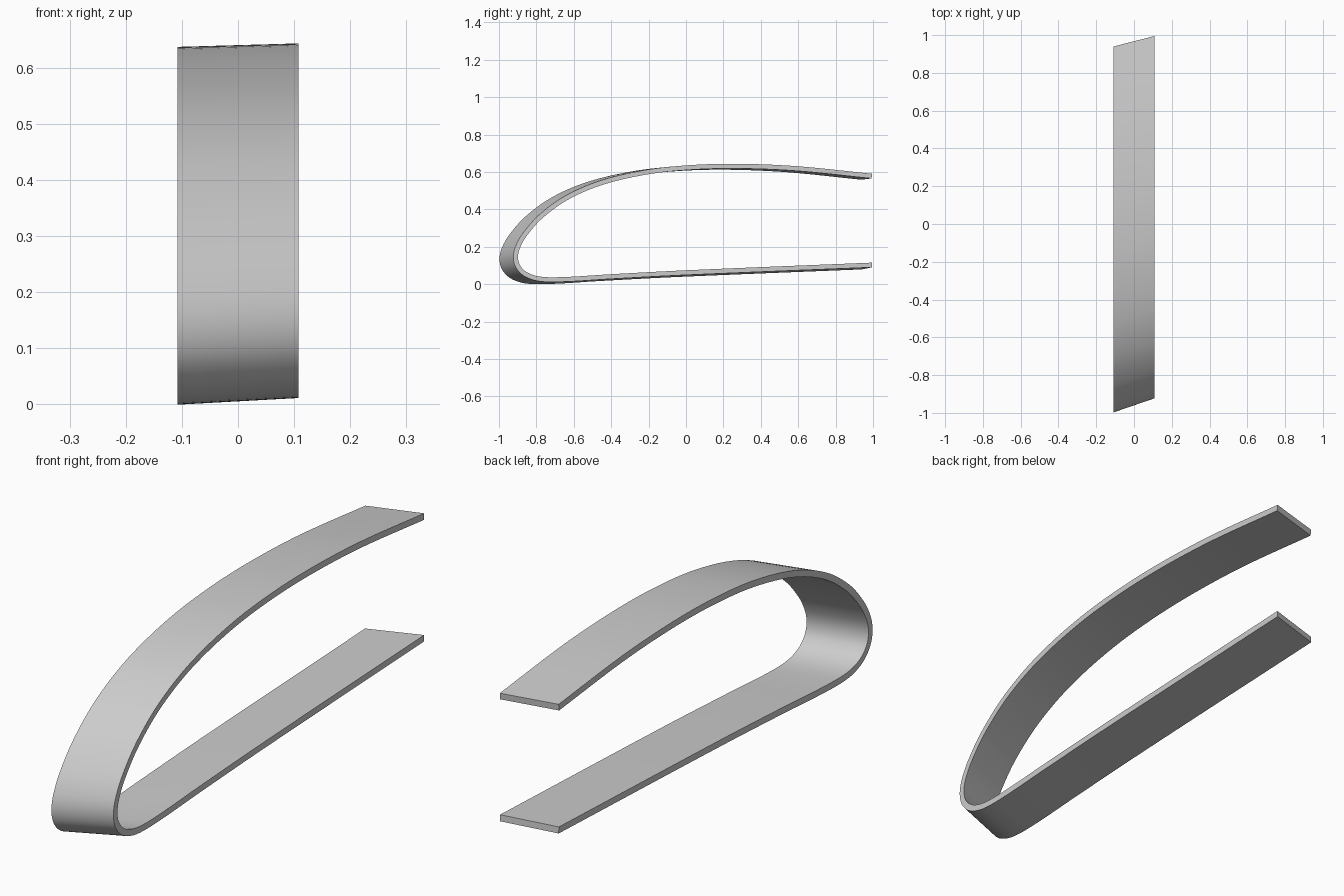
import bpy
import bmesh
from mathutils import Vector

cube = bpy.data.objects.get("Cube")
if cube:
    bpy.data.objects.remove(cube, do_unlink=True)

HALF_WIDTH = 0.108
THICKNESS = 0.025
STEPS = 6

# Outer outline of the left edge (y, z), from lower tip round the bend to upper tip
OUTLINE = [Vector(p) for p in (
    (0.995, 0.09), (0.0, 0.049), (-0.4, 0.028), (-0.65, 0.013), (-0.78, 0.015),
    (-0.86, 0.04), (-0.907, 0.085), (-0.923, 0.14), (-0.912, 0.2), (-0.87, 0.275),
    (-0.78, 0.375), (-0.64, 0.475), (-0.45, 0.556), (-0.2, 0.613), (0.05, 0.638),
    (0.3, 0.643), (0.6, 0.63), (0.995, 0.59))]


def smooth_path(points):
    """Chord-length tangent spline through the points."""
    n = len(points)
    tangents = []
    for i in range(n):
        a, b = points[max(i - 1, 0)], points[min(i + 1, n - 1)]
        tangents.append((b - a).normalized())
    path = []
    for i in range(n - 1):
        p, q = points[i], points[i + 1]
        length = (q - p).length
        m, k = tangents[i] * length, tangents[i + 1] * length
        for s in range(STEPS):
            t = s / STEPS
            path.append(p * (2*t**3 - 3*t**2 + 1) + m * (t**3 - 2*t**2 + t)
                        + q * (3*t**2 - 2*t**3) + k * (t**3 - t**2))
    return path + [points[-1]]


def inner_offset(path):
    """Move the path inwards by the band thickness."""
    result = []
    for i, p in enumerate(path):
        d = (path[min(i + 1, len(path) - 1)] - path[max(i - 1, 0)]).normalized()
        result.append(p + Vector((d.y, -d.x)) * THICKNESS)
    return result


def skewed(p):
    """Right edge of the band, set slightly forward and lower."""
    return Vector((p.x - 0.065 + 0.01 * p.x, p.y - 0.012 + 0.009 * p.y))


outer = smooth_path(OUTLINE)
inner = inner_offset(outer)

# Band: a four-cornered section carried along the path
bm = bmesh.new()
rings = []
for o, i in zip(outer, inner):
    fo, fi = skewed(o), skewed(i)
    corners = ((HALF_WIDTH, o), (HALF_WIDTH, i), (-HALF_WIDTH, fi), (-HALF_WIDTH, fo))
    rings.append([bm.verts.new((x, p.x, p.y)) for x, p in corners])
for a, b in zip(rings, rings[1:]):
    for j in range(4):
        k = (j + 1) % 4
        bm.faces.new((a[j], a[k], b[k], b[j]))
bm.faces.new(rings[0])
bm.faces.new(rings[-1])
bmesh.ops.recalc_face_normals(bm, faces=bm.faces)
mesh = bpy.data.meshes.new("curved_band")
bm.to_mesh(mesh)
bm.free()
band = bpy.data.objects.new("curved_band", mesh)
bpy.context.collection.objects.link(band)

# Plain grey
grey = bpy.data.materials.new("light_grey")
grey.use_nodes = True
colour = (0.6, 0.6, 0.6, 1.0)
grey.diffuse_color = colour
grey.node_tree.nodes["Principled BSDF"].inputs["Base Color"].default_value = colour
mesh.materials.append(grey)

bpy.ops.object.select_all(action="DESELECT")
band.select_set(True)
bpy.context.view_layer.objects.active = band
bpy.ops.object.shade_smooth_by_angle(angle=0.6)
